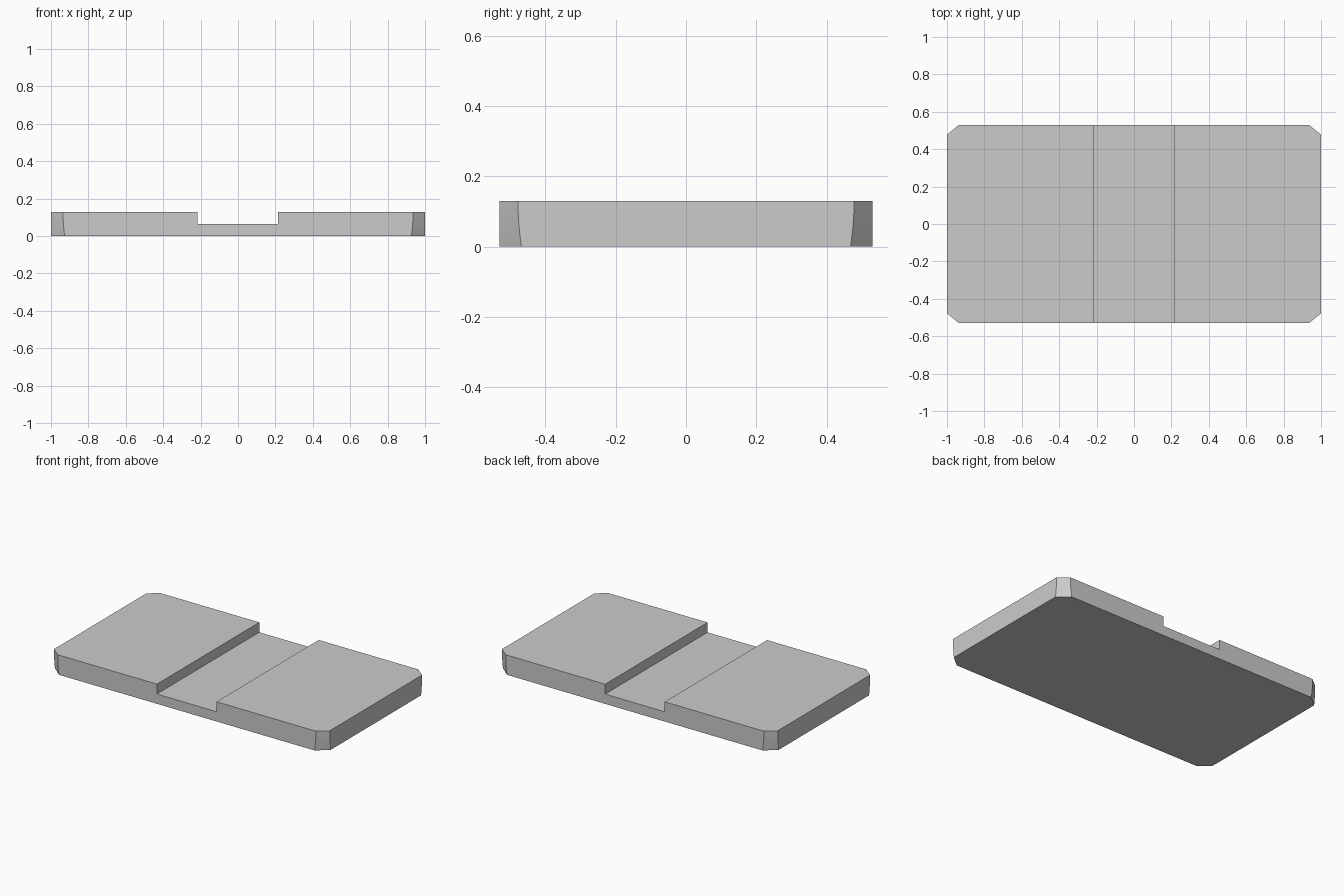
import bpy
import bmesh
import math

default_cube = bpy.data.objects.get("Cube")
if default_cube:
    bpy.data.objects.remove(default_cube, do_unlink=True)

HALF_X, HALF_Y, HEIGHT = 1.0, 0.53, 0.129
GROOVE_LEFT, GROOVE_RIGHT, GROOVE_FLOOR = -0.217, 0.215, 0.064
LAYERS = 6

# Plain grey material
grey = bpy.data.materials.new("plain_grey")
grey.use_nodes = True
colour = (0.6, 0.6, 0.6, 1.0)
grey.diffuse_color = colour
grey.node_tree.nodes["Principled BSDF"].inputs["Base Color"].default_value = colour


def outline(z):
    """Rectangle with cut corners, the cuts widening in a curve to the base."""
    flare = (1 - z / HEIGHT) ** 2
    inner_x = HALF_X - 0.064 - 0.009 * flare
    inner_y = HALF_Y - 0.052 - 0.010 * flare
    points = []
    for sx, sy in ((1, 1), (-1, 1), (-1, -1), (1, -1)):
        corner = [(sx * HALF_X, sy * inner_y), (sx * inner_x, sy * HALF_Y)]
        points += corner if sx * sy > 0 else corner[::-1]
    return [(x, y, z) for x, y in points]


def make_object(name, bm):
    bmesh.ops.recalc_face_normals(bm, faces=bm.faces)
    mesh = bpy.data.meshes.new(name)
    bm.to_mesh(mesh)
    bm.free()
    mesh.materials.append(grey)
    obj = bpy.data.objects.new(name, mesh)
    bpy.context.collection.objects.link(obj)
    return obj


# Slab body, lofted from base to top
bm = bmesh.new()
rings = [[bm.verts.new(p) for p in outline(HEIGHT * i / LAYERS)]
         for i in range(LAYERS + 1)]
for low, high in zip(rings, rings[1:]):
    for i in range(len(low)):
        j = (i + 1) % len(low)
        bm.faces.new((low[i], low[j], high[j], high[i]))
bm.faces.new(rings[0][::-1])
bm.faces.new(rings[-1])
slab = make_object("slab", bm)

# Groove cutter running front to back
bm = bmesh.new()
bmesh.ops.create_cube(bm, size=1)
bmesh.ops.scale(bm, verts=bm.verts, vec=(GROOVE_RIGHT - GROOVE_LEFT, 2, 1))
bmesh.ops.translate(bm, verts=bm.verts,
                    vec=((GROOVE_LEFT + GROOVE_RIGHT) / 2, 0, GROOVE_FLOOR + 0.5))
cutter = make_object("groove_cutter", bm)
cutter.hide_render = True

# Cut the groove, then discard the cutter
bpy.ops.object.select_all(action="DESELECT")
slab.select_set(True)
bpy.context.view_layer.objects.active = slab
groove = slab.modifiers.new("groove", "BOOLEAN")
groove.operation = "DIFFERENCE"
groove.solver = "EXACT"
groove.object = cutter
bpy.ops.object.modifier_apply(modifier=groove.name)
bpy.data.objects.remove(cutter, do_unlink=True)

bpy.ops.object.shade_smooth_by_angle(angle=math.radians(25))
